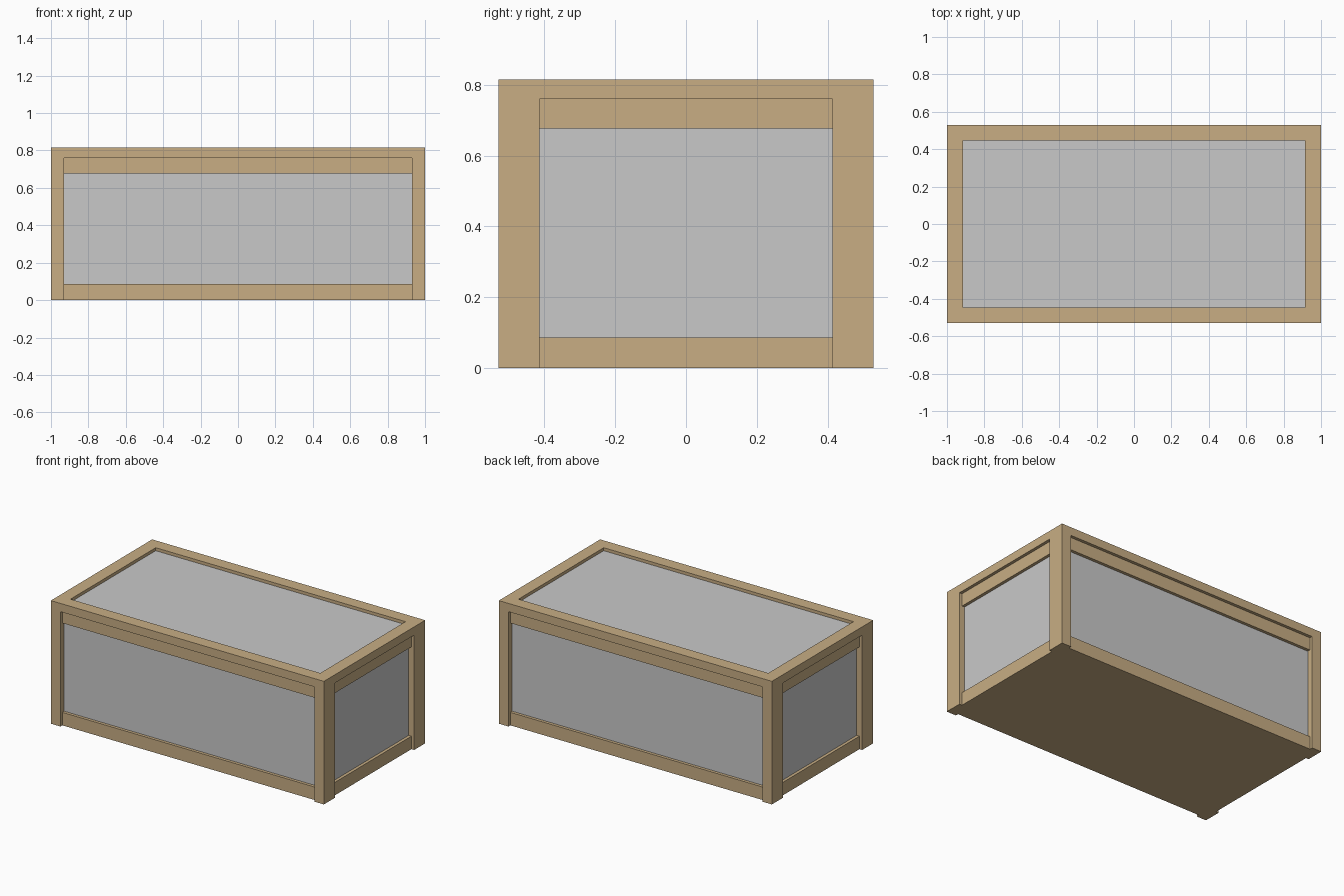
import bpy

if "Cube" in bpy.data.objects:
    bpy.data.objects.remove(bpy.data.objects["Cube"])

HX, HY, H = 1.0, 0.53, 0.815      # outer half sizes and height
PX, PY = 0.93, 0.414              # inner faces of the corner posts
LIP = 0.76                        # underside of the top frame
STEP = 0.02                       # each recess depth


def material(name, rgb):
    m = bpy.data.materials.new(name)
    m.diffuse_color = (*rgb, 1)
    m.use_nodes = True
    m.node_tree.nodes["Principled BSDF"].inputs["Base Color"].default_value = m.diffuse_color
    return m


wood = material("tan wood", (0.578, 0.423, 0.231))
glass = material("pale grey glass", (0.584, 0.584, 0.584))


def box(name, lo, hi, mat):
    """Box between two corners."""
    bpy.ops.mesh.primitive_cube_add(size=1)
    o = bpy.context.object
    o.name = name
    for v in o.data.vertices:
        v.co = [hi[i] if v.co[i] > 0 else lo[i] for i in range(3)]
    o.data.materials.append(mat)
    return o


def pair(name, lo, hi, axis, mat):
    """Box and its mirror image across one axis."""
    for side, tag in ((1, "a"), (-1, "b")):
        a, b = list(lo), list(hi)
        if side < 0:
            a[axis], b[axis] = -hi[axis], -lo[axis]
        box(f"{name}_{tag}", a, b, mat)


# Glass body forming the side panes and the lid pane
box("glass_panes", (-HX + 2 * STEP, -HY + 2 * STEP, 0.03),
    (HX - 2 * STEP, HY - 2 * STEP, H - STEP), glass)

# Corner posts
for tag, s in (("left", -1), ("right", 1)):
    x0, x1 = sorted((s * PX, s * HX))
    pair(f"corner_post_{tag}", (x0, PY, 0), (x1, HY, LIP), 1, wood)

# Recessed lower and upper rails between the posts
for tag, z0, z1 in (("lower", 0, 0.086), ("upper", 0.677, LIP)):
    pair(f"{tag}_long_rail", (-PX, PY, z0), (PX, HY - STEP, z1), 1, wood)
    pair(f"{tag}_end_rail", (PX, -PY, z0), (HX - STEP, PY, z1), 0, wood)

# Floor
box("floor", (-PX, -PY, 0), (PX, PY, 0.05), wood)

# Top frame around the lid pane
IX, IY = 0.915, 0.446
pair("top_frame_long", (-HX, IY, LIP), (HX, HY, H), 1, wood)
pair("top_frame_end", (IX, -IY, LIP), (HX, IY, H), 0, wood)
